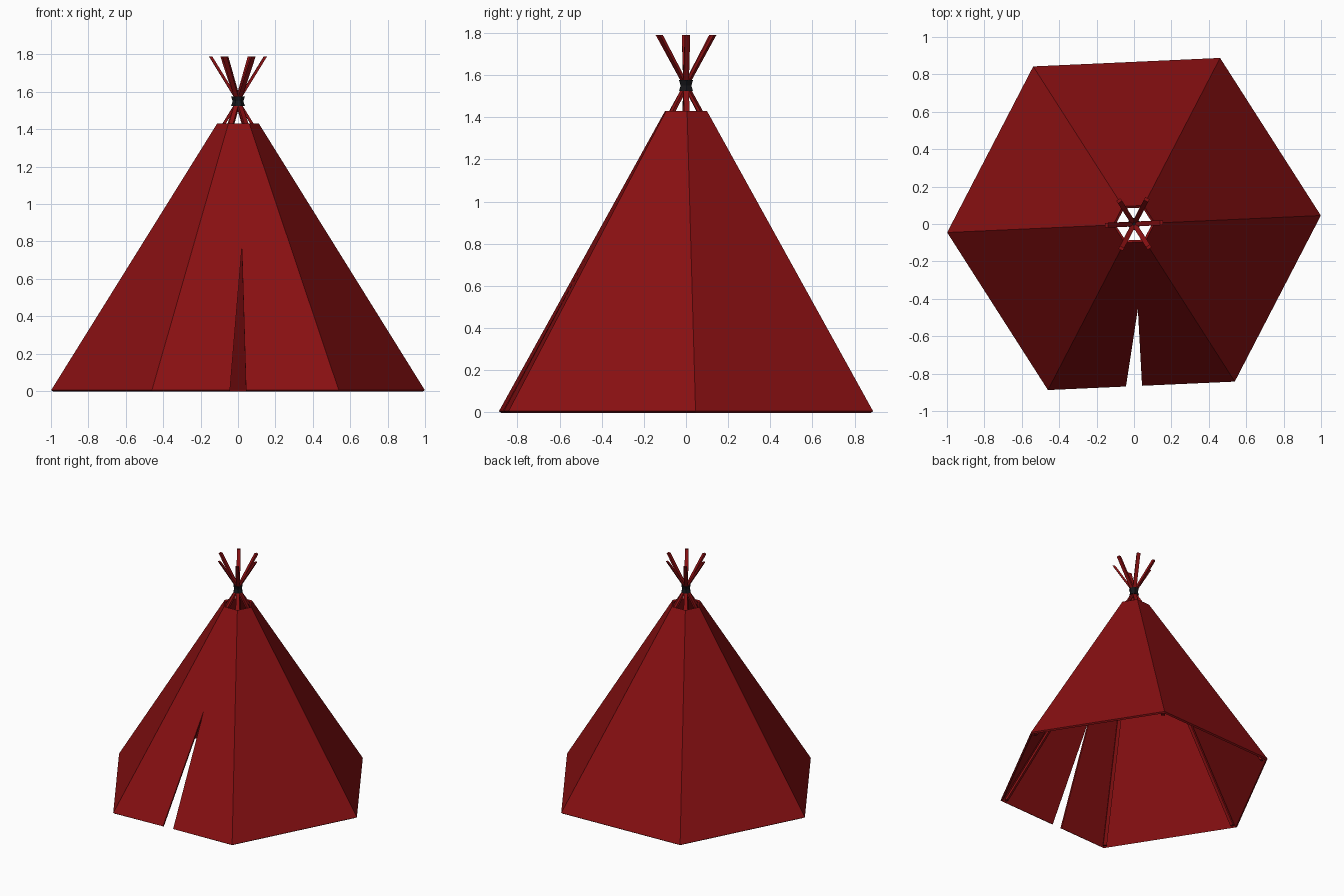
import bpy, bmesh
from math import cos, sin, radians
from mathutils import Vector

cube = bpy.data.objects.get("Cube")
if cube:
    bpy.data.objects.remove(cube, do_unlink=True)

SIDES = 6
TWIST = radians(2.6)
BASE_Z, RIM_Z, TOP_Z = 0.005, 1.43, 1.79
BASE_R, RIM_R = 1.0, 0.112
KNOT_Z = 1.55


def material(name, colour):
    mat = bpy.data.materials.new(name)
    mat.use_nodes = True
    mat.diffuse_color = colour
    mat.node_tree.nodes["Principled BSDF"].inputs["Base Color"].default_value = colour
    return mat


def build(name, bm, mat):
    bmesh.ops.recalc_face_normals(bm, faces=bm.faces)
    mesh = bpy.data.meshes.new(name)
    bm.to_mesh(mesh)
    bm.free()
    mesh.materials.append(mat)
    obj = bpy.data.objects.new(name, mesh)
    bpy.context.collection.objects.link(obj)
    return obj


def corner(i, radius, z):
    a = TWIST + radians(60) * i
    return Vector((radius * cos(a), radius * sin(a), z))


red = material("deep red", (0.25, 0.005, 0.006, 1))
black = material("black cord", (0.008, 0.008, 0.01, 1))

# Canvas cover: six sloping panels, the front one split by a tall slit
bm = bmesh.new()
base = [bm.verts.new(corner(i, BASE_R, BASE_Z)) for i in range(SIDES)]
rim = [bm.verts.new(corner(i, RIM_R, RIM_Z)) for i in range(SIDES)]
FRONT = 4
for i in range(SIDES):
    j = (i + 1) % SIDES
    if i != FRONT:
        bm.faces.new((base[i], base[j], rim[j], rim[i]))
        continue
    low = (base[i].co + base[j].co) / 2
    high = (rim[i].co + rim[j].co) / 2
    along = (base[j].co - base[i].co).normalized()
    tip = bm.verts.new(low.lerp(high, 0.535))
    slit_r = bm.verts.new(low - along * 0.078)
    slit_l = bm.verts.new(low + along * 0.005)
    # centre the opening on the middle of the model
    slit_r.co = low + along * (-0.043 - low.x)
    slit_l.co = low + along * (0.043 - low.x)
    bm.faces.new((base[i], slit_r, tip, rim[i]))
    bm.faces.new((slit_l, base[j], rim[j], tip))
    bm.faces.new((tip, rim[j], rim[i]))
cover = build("canvas_cover", bm, red)
solid = cover.modifiers.new("cloth thickness", "SOLIDIFY")
solid.thickness = 0.014
solid.offset = -1
solid.use_even_offset = True

# Flat poles following the inside corners and crossing above the cover
for i in range(SIDES):
    bm = bmesh.new()
    a = TWIST + radians(60) * i
    out, side = Vector((cos(a), sin(a), 0)), Vector((-sin(a), cos(a), 0))
    rings = []
    for radius, z in ((0.955, 0), (-0.147, TOP_Z)):
        c = out * radius + Vector((0, 0, z))
        rings.append([bm.verts.new(c + out * u * 0.0085 + side * v * 0.013)
                      for u, v in ((-1, -1), (1, -1), (1, 1), (-1, 1))])
    bottom, top = rings
    bm.faces.new(bottom)
    bm.faces.new(top)
    for k in range(4):
        n = (k + 1) % 4
        bm.faces.new((bottom[k], bottom[n], top[n], top[k]))
    build(f"pole_{i + 1}", bm, red)

# Cord lashing: an hourglass wrap around the crossing
bm = bmesh.new()
loops = [[bm.verts.new(corner(i, r, KNOT_Z + dz)) for i in range(SIDES)]
         for r, dz in ((0.037, -0.026), (0.029, 0), (0.037, 0.026))]
for lower, upper in zip(loops, loops[1:]):
    for i in range(SIDES):
        j = (i + 1) % SIDES
        bm.faces.new((lower[i], lower[j], upper[j], upper[i]))
bm.faces.new(loops[0])
bm.faces.new(loops[-1])
build("cord_lashing", bm, black)
